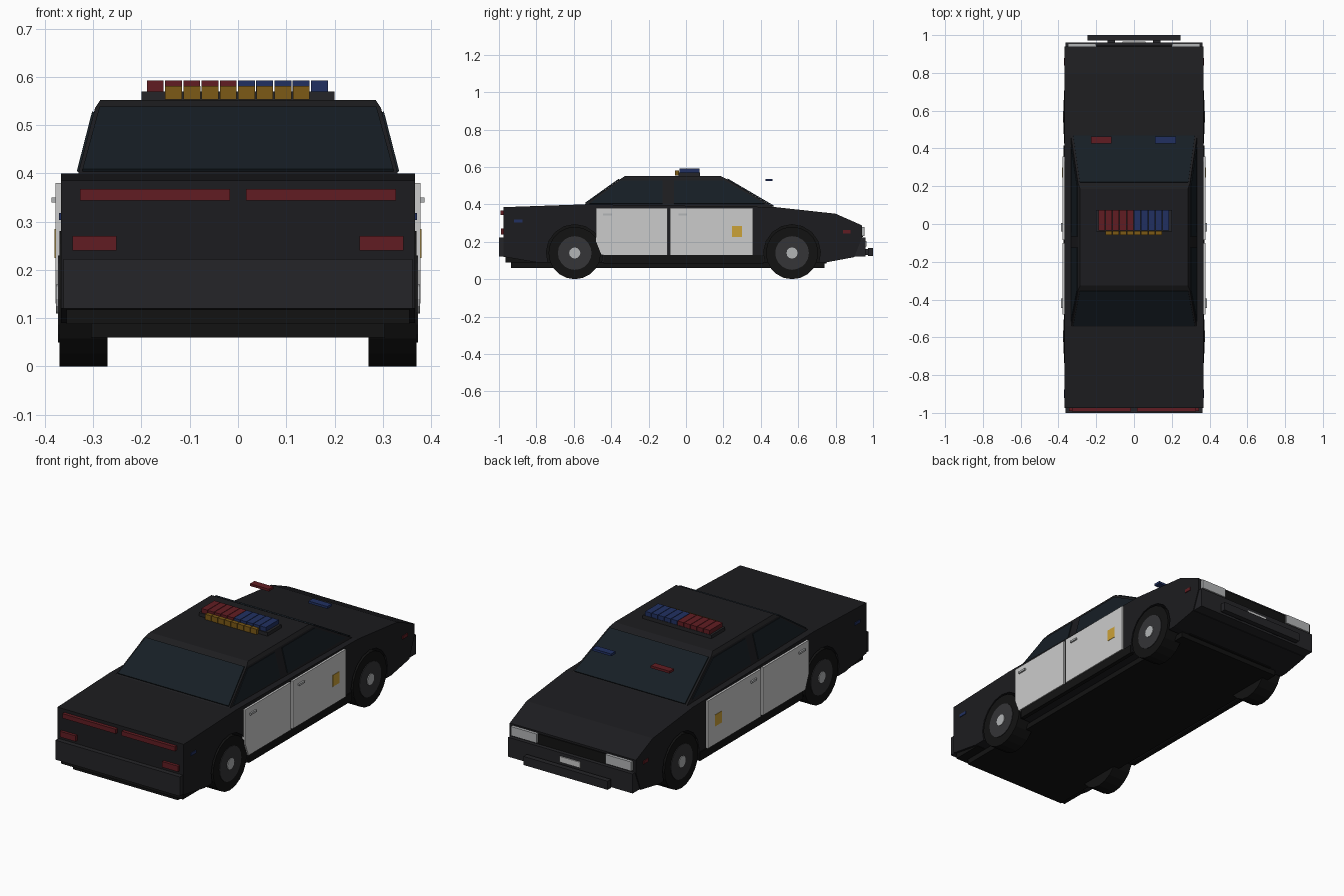
import bpy, bmesh, math
from mathutils import Vector

if "Cube" in bpy.data.objects:
    bpy.data.objects.remove(bpy.data.objects["Cube"])


def mat(name, r, g, b):
    m = bpy.data.materials.new(name)
    m.diffuse_color = (r, g, b, 1)
    m.use_nodes = True
    m.node_tree.nodes["Principled BSDF"].inputs["Base Color"].default_value = m.diffuse_color
    return m


BLACK = mat("black_paint", .012, .012, .014)
TRIM = mat("dark_trim", .018, .018, .021)
RUBBER = mat("rubber", .006, .006, .006)
RIM = mat("rim_grey", .035, .035, .038)
GLASS = mat("glass", .008, .013, .018)
WHITE = mat("white_paint", .8, .81, .82)
CHROME = mat("chrome", .45, .46, .47)
RED = mat("red_lens", .12, .012, .016)
BLUE = mat("blue_lens", .015, .03, .12)
AMBER = mat("amber_lens", .2, .1, .008)
GOLD = mat("gold", .6, .36, .04)


def finish(name, bm, m):
    bmesh.ops.recalc_face_normals(bm, faces=bm.faces)
    me = bpy.data.meshes.new(name)
    bm.to_mesh(me)
    bm.free()
    me.materials.append(m)
    ob = bpy.data.objects.new(name, me)
    bpy.context.collection.objects.link(ob)
    return ob


def prism(name, pts, depth, m):
    """Extrude a polygon of 3D points along a vector."""
    bm = bmesh.new()
    f = bm.faces.new([bm.verts.new(p) for p in pts])
    r = bmesh.ops.extrude_face_region(bm, geom=[f], use_keep_orig=True)
    vs = [v for v in r["geom"] if isinstance(v, bmesh.types.BMVert)]
    bmesh.ops.translate(bm, verts=vs, vec=Vector(depth))
    return finish(name, bm, m)


def box(name, x0, x1, y0, y1, z0, z1, m):
    return prism(name, [(x0, y0, z0), (x1, y0, z0), (x1, y1, z0), (x0, y1, z0)], (0, 0, z1 - z0), m)


def pair(name, x0, x1, *rest):
    for s, side in ((1, "right"), (-1, "left")):
        box(f"{name}_{side}", s * x0, s * x1, *rest)


def disc(name, x0, x1, y, z, r, n, m):
    pts = [(x0, y + r * math.cos(2 * math.pi * i / n), z + r * math.sin(2 * math.pi * i / n)) for i in range(n)]
    return prism(name, pts, (x1 - x0, 0, 0), m)


# lower body: side profile with wheel arches
WHEELS = (("rear", -.595), ("front", .567))


def arch(y):
    r, a0 = .152, math.asin(-.05 / .152)
    return [(y - r * math.cos(a), .14 + r * math.sin(a))
            for a in (a0 + (math.pi - 2 * a0) * i / 10 for i in range(11))]


side = [(-.975, .12), (-.80, .09)] + arch(WHEELS[0][1]) + arch(WHEELS[1][1]) + [
    (.75, .09), (.90, .118), (.94, .22), (.94, .288), (.80, .35), (.47, .386), (-.54, .40), (-.975, .385)]
prism("lower_body", [(-.367, y, z) for y, z in side], (.734, 0, 0), BLACK)
box("inner_wells", -.265, .265, -.80, .75, .085, .33, RUBBER)
box("floor_pan", -.305, .305, -.935, .74, .06, .088, RUBBER)
pair("sill", .35, .372, -.44, .415, .085, .13, RUBBER)

# cabin: three stacked rings
bm = bmesh.new()
rings = []
for x, y0, y1, z in ((.336, -.57, .48, .38), (.296, -.35, .215, .536), (.285, -.325, .185, .552)):
    rings.append([bm.verts.new(p) for p in ((-x, y0, z), (x, y0, z), (x, y1, z), (-x, y1, z))])
for a, b in zip(rings, rings[1:]):
    for i in range(4):
        bm.faces.new((a[i], a[(i + 1) % 4], b[(i + 1) % 4], b[i]))
bm.faces.new(rings[-1])
bm.faces.new(rings[0])
finish("cabin", bm, BLACK)

# windows
prism("windscreen", [(-.322, .466, .389), (.322, .466, .389), (.287, .220, .533), (-.287, .220, .533)],
      (0, .003, .005), GLASS)
prism("rear_window", [(-.322, -.536, .404), (.322, -.536, .404), (.287, -.355, .533), (-.287, -.355, .533)],
      (0, -.003, .005), GLASS)
for s, sd in ((1, "right"), (-1, "left")):
    for nm, outline in (("rear", ((-.515, .403), (-.35, .527), (-.125, .527), (-.125, .403))),
                        ("front", ((-.065, .403), (-.065, .527), (.205, .527), (.42, .403)))):
        pts = [(s * (.336 - (z - .38) * .2564), y, z) for y, z in outline]
        prism(f"{nm}_side_window_{sd}", pts, (s * .004, 0, .001), GLASS)

    # wheels
    for nm, y in WHEELS:
        disc(f"{nm}_tyre_{sd}", s * .27, s * .37, y, .14, .14, 20, RUBBER)
        disc(f"{nm}_rim_{sd}", s * .36, s * .373, y, .14, .09, 20, RIM)
        disc(f"{nm}_hub_{sd}", s * .36, s * .377, y, .14, .03, 12, CHROME)

    # doors follow the rear arch with one clipped corner
    door = [(-.48, .38), (-.48, .20), (-.452, .13), (-.10, .13), (-.10, .38)]
    prism(f"rear_door_{sd}", [(s * .36, y, z) for y, z in door], (s * .018, 0, 0), WHITE)

pair("front_door", .36, .378, -.085, .357, .13, .38, WHITE)
pair("rear_door_handle", .375, .386, -.445, -.395, .34, .35, CHROME)
pair("front_door_handle", .375, .386, -.04, .005, .34, .35, CHROME)
pair("door_badge", .375, .380, .245, .30, .225, .285, GOLD)
pair("rear_side_marker", .36, .371, -.92, -.875, .303, .318, BLUE)
pair("front_side_marker", .36, .371, .84, .88, .245, .262, RED)

# tail
box("rear_bumper", -.362, .362, -1.0, -.96, .12, .222, TRIM)
box("rear_valance", -.355, .355, -.965, -.80, .088, .125, RUBBER)
pair("upper_tail_light", .017, .327, -.992, -.97, .344, .368, RED)
pair("lower_tail_light", .252, .343, -.99, -.97, .24, .27, RED)

# nose
box("grille", -.20, .20, .93, .945, .225, .278, RUBBER)
pair("headlight", .20, .35, .93, .955, .232, .280, CHROME)
box("front_bumper", -.362, .362, .90, .96, .12, .222, TRIM)
box("push_bar", -.245, .245, .972, 1.0, .123, .168, TRIM)
pair("push_bar_mount", .10, .14, .95, .98, .13, .16, TRIM)
box("number_plate", -.06, .06, .955, .966, .175, .205, WHITE)

# roof light bar
box("light_bar_base", -.20, .20, -.04, .075, .548, .570, TRIM)
for i in range(10):
    x = -.189 + i * .0378
    box(f"beacon_{i + 1}", x, x + .035, -.035, .073, .565, .592, RED if i < 5 else BLUE)
for i in range(8):
    x = -.151 + i * .0378
    box(f"amber_lamp_{i + 1}", x, x + .035, -.058, -.038, .553, .581, AMBER)

# dash lamps floating ahead of the windscreen
box("dash_lamp_left", -.228, -.118, .425, .462, .524, .536, RED)
box("dash_lamp_right", .112, .222, .425, .462, .524, .536, BLUE)
